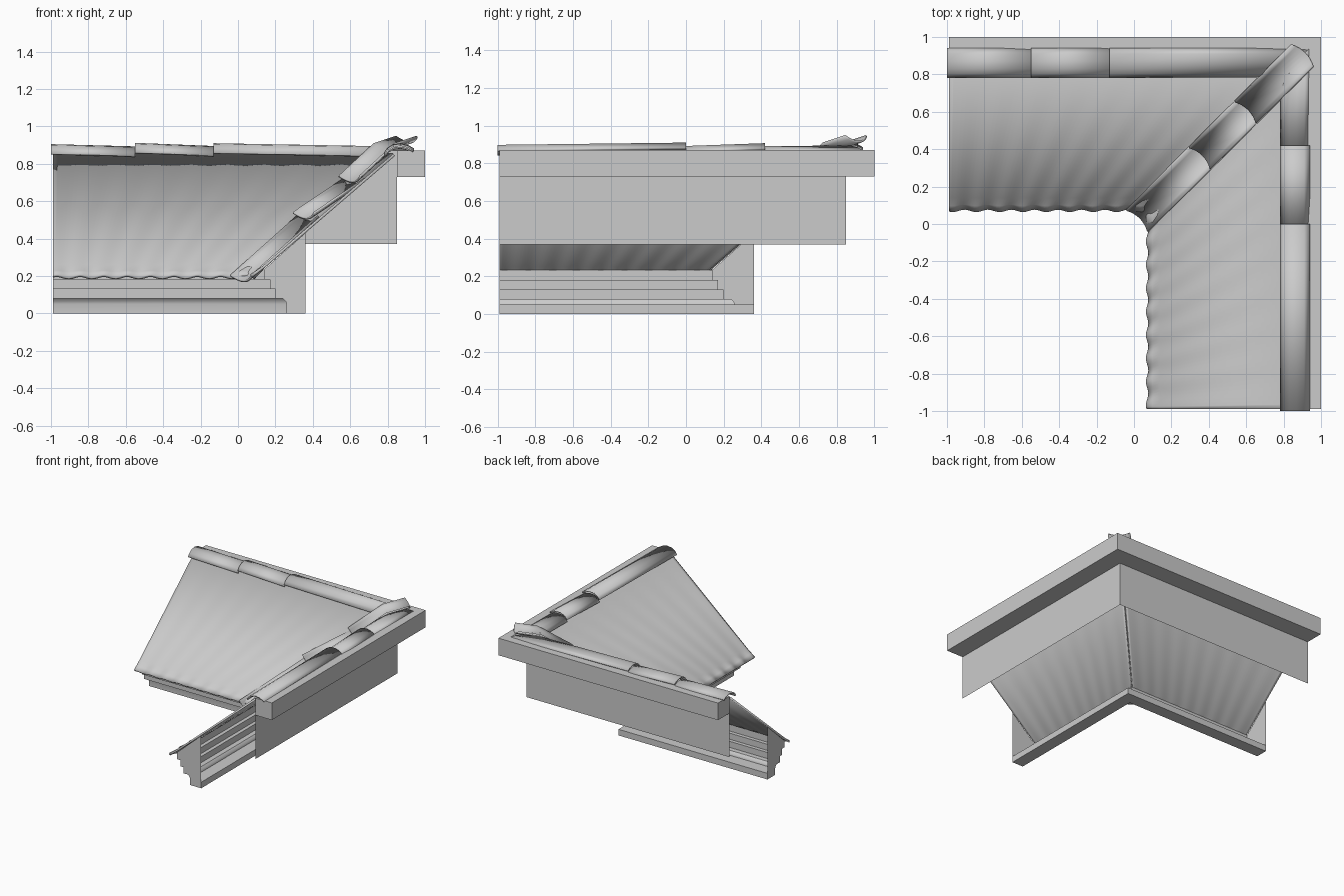
import bpy, bmesh, math

cube = bpy.data.objects.get("Cube")
if cube:
    bpy.data.objects.remove(cube, do_unlink=True)

grey = bpy.data.materials.new("light_grey")
grey.use_nodes = True
COLOUR = (0.6, 0.6, 0.6, 1)
grey.diffuse_color = COLOUR
grey.node_tree.nodes["Principled BSDF"].inputs["Base Color"].default_value = COLOUR

START = -0.99          # open end of each wing
EAVE, RIDGE = 0.07, 0.83


def roof_z(u):
    return 0.2 + 0.86 * (u - EAVE)


def finish(bm, name, thickness=0.0, angle=35):
    """Turn a bmesh into a named object, facing upwards overall."""
    bm.normal_update()
    if sum(f.normal.z * f.calc_area() for f in bm.faces) < 0:
        bmesh.ops.reverse_faces(bm, faces=bm.faces[:])
    mesh = bpy.data.meshes.new(name)
    bm.to_mesh(mesh)
    bm.free()
    mesh.materials.append(grey)
    ob = bpy.data.objects.new(name, mesh)
    bpy.context.collection.objects.link(ob)
    bpy.ops.object.select_all(action='DESELECT')
    ob.select_set(True)
    bpy.context.view_layer.objects.active = ob
    bpy.ops.object.shade_smooth_by_angle(angle=math.radians(angle))
    if thickness:
        mod = ob.modifiers.new("thickness", 'SOLIDIFY')
        mod.thickness = thickness
        mod.offset = -1
    return ob


def loft(name, rows, thickness=0.0, caps=()):
    """Skin a grid of points, with optional flat end polygons."""
    bm = bmesh.new()
    grid = [[bm.verts.new(p) for p in row] for row in rows]
    for a, b in zip(grid, grid[1:]):
        for i in range(len(a) - 1):
            bm.faces.new((a[i], a[i + 1], b[i + 1], b[i]))
    for cap in caps:
        bm.faces.new([bm.verts.new(p) for p in cap])
    return finish(bm, name, thickness)


def wing(prefix, place, ridge_tiles):
    """One wing; place(s, u, z) maps length, depth and height to space."""

    def sweep(name, profile, s0=START, s1=None, dz0=0, dz1=0, thick=0.0, cap=None):
        rows = [[place(s0, u, z + dz0) for u, z in profile],
                [place(u if s1 is None else s1, u, z + dz1) for u, z in profile]]
        caps = [[place(s0, u, z) for u, z in cap]] if cap else []
        return loft(prefix + name, rows, thick, caps)

    # stepped cornice under the eave, open at the back
    steps = [(0.26, 0.05), (0.255, 0.065), (0.24, 0.08), (0.20, 0.08),
             (0.20, 0.13), (0.17, 0.13), (0.17, 0.18), (0.14, 0.18), (0.14, 0.235)]
    lip = [(0.26, 0.05), (0.36, 0.05), (0.36, 0), (0.26, 0)]
    sweep("cornice", lip + steps,
          cap=[(0.36, 0), (0.26, 0)] + steps + [(0.36, roof_z(0.36) - 0.02)])

    # rear wall and the beam on top of it
    sweep("rear_wall", [(0.85, 0.37), (0.85, 0.80)])
    beam = [(0.85, 0.73), (1, 0.73), (1, 0.87), (0.85, 0.87)]
    sweep("top_beam", beam + beam[:1], cap=beam)

    # roof sheet with a rippled eave, cut on the mitre
    columns = 72
    rows = []
    for u in (EAVE, 0.10, 0.14, RIDGE):
        ripple = 0.010 * max(0, 1 - (u - EAVE) / 0.06)
        row = []
        for k in range(columns + 1):
            s = START + (u - START) * k / columns
            d = ripple * math.sin(s * math.tau / 0.125)
            row.append(place(s, u - 0.64 * d, roof_z(u) + 0.77 * d))
        rows.append(row)
    loft(prefix + "roof_sheet", rows, 0.015)

    # overlapping ridge tiles
    arch = [(0.78, 0.845), (0.80, 0.872), (0.83, 0.89),
            (0.87, 0.895), (0.91, 0.885), (0.94, 0.868)]
    for i, (s0, dz0, s1, dz1) in enumerate(ridge_tiles):
        sweep(f"ridge_tile_{i + 1}", arch, s0, s1, dz0, dz1, 0.01)


wing("back_", lambda s, u, z: (s, u, z),
     [(-1, 0.01, -0.55, -0.002), (-0.55, 0.017, -0.13, 0), (-0.13, 0.015, None, -0.003)])
wing("left_", lambda s, u, z: (u, s, z),
     [(-1, 0.003, 0, 0.015), (0, -0.003, 0.42, 0.012), (0.42, -0.004, None, 0)])

# shallow gutter tiles along the diagonal valley
valley_tiles = [
    [(0.015, 0.207), (0.37, 0.525)],
    [(0.35, 0.543), (0.62, 0.725)],
    [(0.595, 0.738), (0.78, 0.91), (0.90, 0.95)],
]
for i, path in enumerate(valley_tiles):
    rows = []
    for t, z in path:
        row = []
        for k in range(-4, 5):
            side = 0.055 * k / 4
            drop = 0.03 * (1 - (k / 4) ** 2)
            c = t + 0.5 * drop
            row.append((c + side, c - side, z - drop))
        rows.append(row)
    loft(f"valley_tile_{i + 1}", rows, 0.012)
